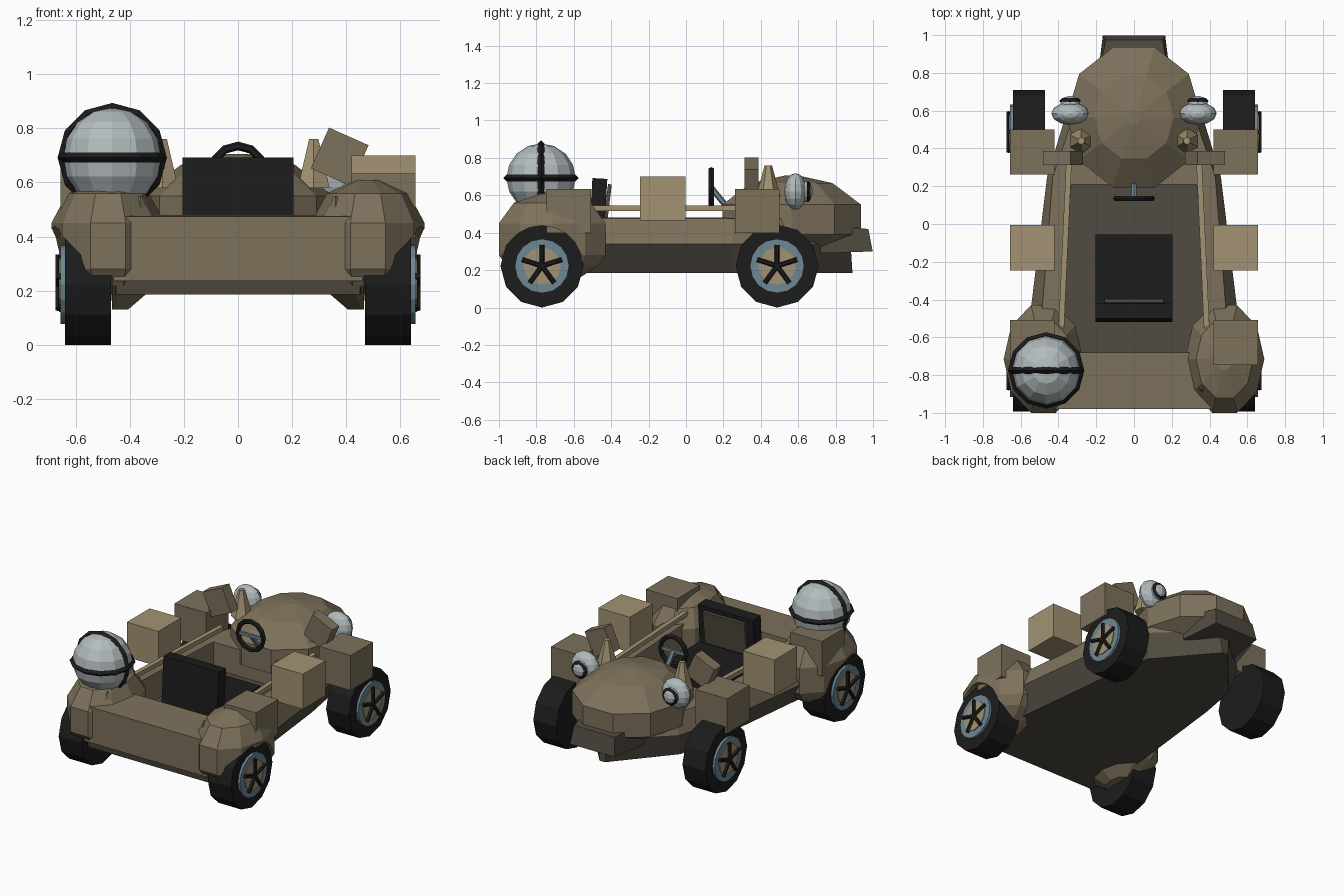
import bpy, bmesh, math
from mathutils import Matrix, Vector, Euler

if "Cube" in bpy.data.objects:
    bpy.data.objects.remove(bpy.data.objects["Cube"])


def mat(name, r, g, b):
    m = bpy.data.materials.new(name)
    m.diffuse_color = (r, g, b, 1)
    m.use_nodes = True
    m.node_tree.nodes["Principled BSDF"].inputs["Base Color"].default_value = m.diffuse_color
    return m


BROWN = mat("brown", .205, .165, .105)
TAN = mat("tan", .36, .29, .168)
DARK = mat("dark brown", .082, .07, .052)
BLACK = mat("black", .0115, .0115, .0115)
GREY = mat("light grey", .45, .50, .51)
BLUE = mat("blue grey", .156, .242, .296)


def finish(bm, name, *mats):
    bmesh.ops.recalc_face_normals(bm, faces=bm.faces)
    me = bpy.data.meshes.new(name)
    bm.to_mesh(me)
    bm.free()
    ob = bpy.data.objects.new(name, me)
    bpy.context.collection.objects.link(ob)
    for m in mats:
        me.materials.append(m)
    return ob


def box(name, m, loc, size, rot=(0, 0, 0)):
    bm = bmesh.new()
    bmesh.ops.create_cube(bm, size=1, matrix=Matrix.LocRotScale(Vector(loc), Euler(rot), Vector(size)))
    return finish(bm, name, m)


def tube(name, m, a, b, r1, r2=None, n=12, spin=0):
    """Cylinder or cone between two points."""
    a, b = Vector(a), Vector(b)
    bm = bmesh.new()
    q = (b - a).to_track_quat('Z', 'Y').to_matrix().to_4x4()
    bmesh.ops.create_cone(bm, cap_ends=True, segments=n, radius1=r1, radius2=r1 if r2 is None else r2,
                          depth=(b - a).length,
                          matrix=Matrix.Translation((a + b) / 2) @ q @ Matrix.Rotation(spin, 4, 'Z'))
    return finish(bm, name, m)


def ball(name, m, loc, size, u=12, v=8):
    bm = bmesh.new()
    bmesh.ops.create_uvsphere(bm, u_segments=u, v_segments=v, radius=1,
                              matrix=Matrix.LocRotScale(Vector(loc), None, Vector(size)))
    return finish(bm, name, m)


def loft(bm, rings, mids=None, caps=(0, 0)):
    """Skin a stack of closed rings, one material index per band."""
    vs = [[bm.verts.new(p) for p in r] for r in rings]
    n = len(vs[0])
    for k in range(len(vs) - 1):
        for i in range(n):
            j = (i + 1) % n
            f = bm.faces.new((vs[k][i], vs[k][j], vs[k + 1][j], vs[k + 1][i]))
            f.material_index = mids[k] if mids else 0
    bm.faces.new(vs[0]).material_index = caps[0]
    bm.faces.new(vs[-1]).material_index = caps[1]


def lathe(name, m, loc, profile, n, sx=1, sy=1):
    bm = bmesh.new()
    loft(bm, [[(loc[0] + sx * r * math.cos(i * math.tau / n),
                loc[1] + sy * r * math.sin(i * math.tau / n), z) for i in range(n)]
              for r, z in profile])
    return finish(bm, name, m)


def ring(name, m, loc, R, r, axis, n=12, k=6):
    bm = bmesh.new()
    q = Vector(axis).to_track_quat('Z', 'Y')
    vs = [[bm.verts.new(Vector(loc) + q @ Vector(((R + r * math.cos(b)) * math.cos(a),
                                                 (R + r * math.cos(b)) * math.sin(a), r * math.sin(b))))
           for b in [j * math.tau / k for j in range(k)]] for a in [i * math.tau / n for i in range(n)]]
    for i in range(n):
        for j in range(k):
            bm.faces.new((vs[i][j], vs[(i + 1) % n][j], vs[(i + 1) % n][(j + 1) % k], vs[i][(j + 1) % k]))
    return finish(bm, name, m)


# open hull with cockpit well, pointed at the nose end
def plan(pts, z):
    return [(x, y, z) for x, y in pts] + [(-x, y, z) for x, y in reversed(pts)]


well = [(.36, -.68), (.37, -.55), (.34, .1), (.335, .18), (.33, .21)]
bm = bmesh.new()
loft(bm, [plan([(.45, -.95), (.47, -.55), (.38, .25), (.33, .53), (.02, .89)], .185),
          plan([(.46, -.975), (.55, -.48), (.46, .25), (.36, .58), (.04, .88)], .34),
          plan([(.46, -.975), (.49, -.5), (.43, .25), (.31, .6), (.05, .82)], .475),
          plan(well, .48), plan(well, .3)], [1, 0, 0, 0], (1, 1))
finish(bm, "hull", BROWN, DARK)
box("rear_panel", BROWN, (0, -.955, .355), (.92, .05, .24))

# nose dome and chin
lathe("nose", BROWN, (0, .565, 0), [(.22, .3), (.39, .39), (.39, .55), (.23, .665), (.04, .705)],
      10, .92)
bm = bmesh.new()
loft(bm, [[(.2, .72, .29), (-.2, .72, .29), (-.2, .72, .44), (.2, .72, .44)],
          [(.165, .998, .3), (-.165, .998, .3), (-.15, .975, .42), (.15, .975, .42)]])
finish(bm, "chin", DARK)

# seat
box("seat_cushion", BLACK, (0, -.27, .37), (.41, .43, .12))
box("seat_back", BLACK, (0, -.47, .53), (.41, .08, .32), (-.06, 0, 0))
box("seat_back_panel", DARK, (0, -.42, .55), (.31, .02, .22), (-.12, 0, 0))

# steering wheel and column
ring("steering_wheel", BLACK, (0, .135, .64), .095, .016, (0, 1, 0), 12)
tube("steering_column", BLUE, (0, .135, .64), (0, .25, .5), .016, n=6)
box("steering_spoke", BLUE, (0, .135, .64), (.19, .015, .02))

# caged globe on the rear left fender
G = (-.465, -.775, .692)
ball("globe", GREY, G, (.185, .185, .185), 12, 8)
ring("globe_band_level", BLACK, G, .184, .018, (0, 0, 1), 12, 4)
ring("globe_band_upright", BLACK, G, .184, .018, (0, 1, 0), 12, 4)

for s, side in ((-1, "left"), (1, "right")):
    # wheels
    for end, y in (("front", .487), ("rear", -.77)):
        n = f"{side}_{end}_"

        def X(x, dy=0, dz=0):
            return (s * x, y + dy, .222 + dz)
        tube(n + "tyre", BLACK, X(.47), X(.64), .222, n=12)
        tube(n + "rim", BLUE, X(.635), X(.656), .145, n=16)
        tube(n + "hub_disc", TAN, X(.65), X(.661), .1, n=12)
        for k in range(5):
            a = math.pi / 2 + k * math.tau / 5
            tube(n + "spoke", BLACK, X(.664), X(.664, .112 * math.cos(a), .112 * math.sin(a)), .013, n=6)

    # rear fender with wheel arch cut out
    fender = lathe(side + "_rear_fender", BROWN, (s * .48, -.715, 0),
                   [(.35, .13), (.85, .22), (1, .28), (1, .45), (.72, .56), (.2, .61)], 10, .21, .3)
    cut = tube("arch_cutter", BLACK, (s * .465, -.77, .22), (s * .9, -.77, .22), .218, n=20)
    cut.hide_render = True
    mod = fender.modifiers.new("arch", 'BOOLEAN')
    mod.operation = 'DIFFERENCE'
    mod.solver = 'EXACT'
    mod.object = cut
    bpy.context.view_layer.objects.active = fender
    bpy.ops.object.modifier_apply(modifier="arch")
    bpy.data.objects.remove(cut)
    tube(side + "_fender_stud", BROWN, (s * .36, -.87, .46), (s * .36, -.87, .55), .04, .006, 4)

    # side crates
    box(side + "_front_crate", BROWN, (s * .538, .38, .515), (.235, .238, .235))
    box(side + "_middle_crate", TAN, (s * .538, -.125, .583), (.235, .242, .235))
    box(side + "_rear_crate", BROWN, (s * .538, -.628, .515), (.235, .238, .235))
    box(side + "_tilted_box", BROWN, (s * .376, .35, .695), (.16, .075, .165), (0, s * .42, 0))

    # cockpit rails
    tube(side + "_rail", TAN, (s * .345, .32, .53), (s * .385, -.55, .53), .021, n=4, spin=math.pi / 4)

    # spikes on the nose
    tube(side + "_spike", TAN, (s * .28, .44, .58), (s * .28, .44, .76), .068, .02, 6)

    # headlamps
    ball(side + "_headlamp", GREY, (s * .338, .585, .62), (.1, .06, .098), 12, 8)
    ball(side + "_headlamp_lens", GREY, (s * .338, .64, .62), (.055, .038, .055), 10, 6)
    ring(side + "_headlamp_ring", BLACK, (s * .338, .652, .62), .044, .014, (0, 1, 0), 12, 4)
